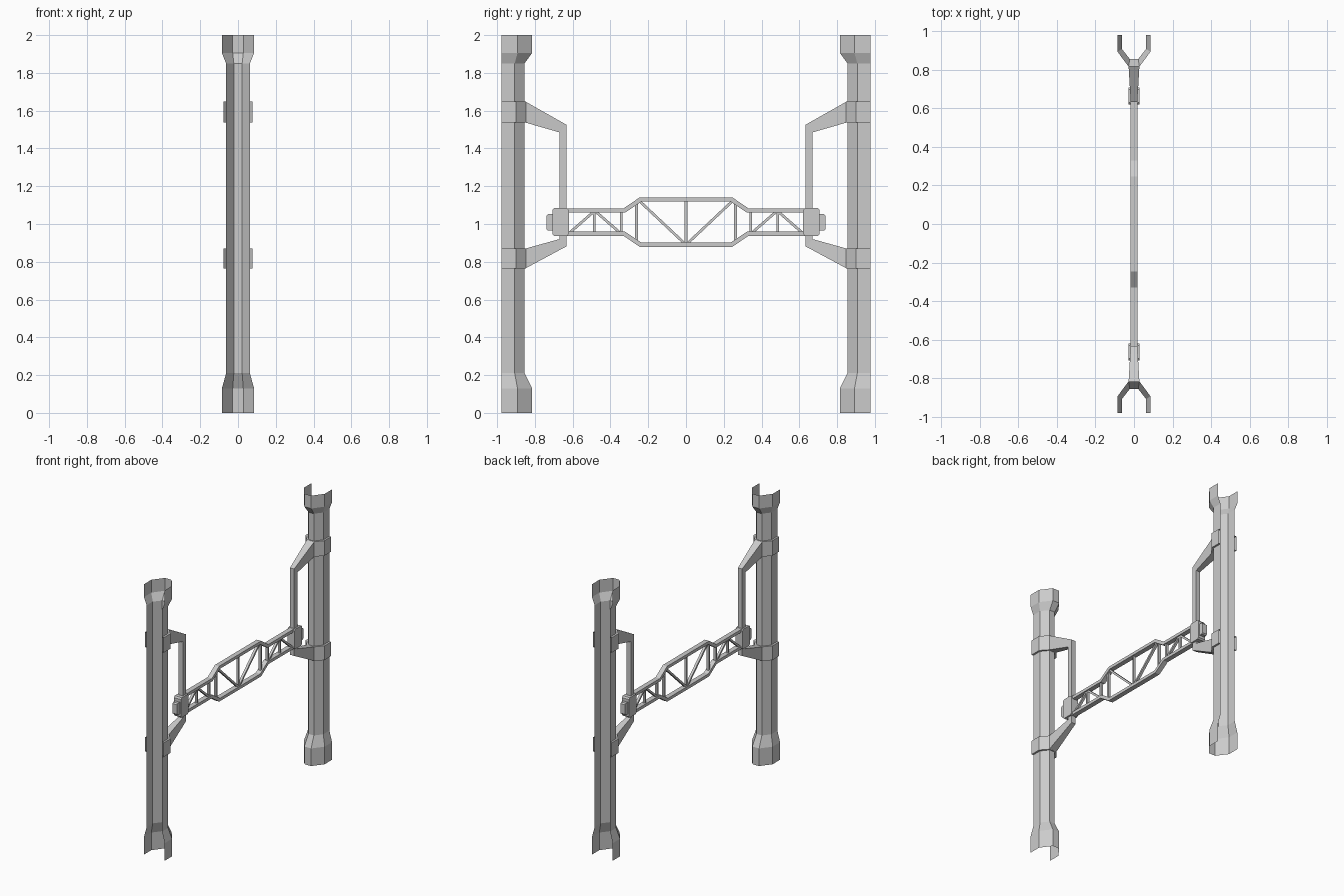
import bpy, bmesh
from mathutils import Vector

cube = bpy.data.objects.get("Cube")
if cube:
    bpy.data.objects.remove(cube, do_unlink=True)

# Single plain metal colour
metal = bpy.data.materials.new("light grey metal")
metal.use_nodes = True
grey = (0.6, 0.6, 0.6, 1)
metal.diffuse_color = grey
metal.node_tree.nodes["Principled BSDF"].inputs["Base Color"].default_value = grey


def finish(name, bm, recalc=True):
    if recalc:
        bmesh.ops.recalc_face_normals(bm, faces=bm.faces)
    mesh = bpy.data.meshes.new(name)
    bm.to_mesh(mesh)
    bm.free()
    mesh.materials.append(metal)
    obj = bpy.data.objects.new(name, mesh)
    bpy.context.collection.objects.link(obj)
    return obj


def slab(name, outline, half_widths):
    """Closed solid from a (y, z) outline, with a half width per point."""
    bm = bmesh.new()
    if not isinstance(half_widths, (list, tuple)):
        half_widths = [half_widths] * len(outline)
    sides = [[bm.verts.new((k * w, y, z)) for (y, z), w in zip(outline, half_widths)]
             for k in (1, -1)]
    bm.faces.new(sides[0])
    bm.faces.new(sides[1][::-1])
    n = len(outline)
    for i in range(n):
        j = (i + 1) % n
        bm.faces.new((sides[0][i], sides[0][j], sides[1][j], sides[1][i]))
    return finish(name, bm)


def strut(name, a, b, thick=0.014, half_width=0.009):
    """Straight bar between two (y, z) points."""
    a, b = Vector(a), Vector(b)
    d = (b - a).normalized() * thick / 2
    side = Vector((-d.y, d.x))
    return slab(name, [a + side, b + side, b - side, a - side], half_width)


def channel(name, s, rings):
    """Open five-sided channel lofted through (z, half width, corner y, flat half width, flat y)."""
    bm = bmesh.new()
    loops = []
    for z, w, corner, f, flat in rings:
        half = [(w, OUTER), (w, corner), (f, flat)]
        pts = half + [(-x, y) for x, y in reversed(half)]
        loops.append([bm.verts.new((x, s * y, z)) for x, y in pts])
    for low, high in zip(loops, loops[1:]):
        for i in range(len(low) - 1):
            quad = [low[i], low[i + 1], high[i + 1], high[i]]
            bm.faces.new(quad[::-1] if s > 0 else quad)
    return finish(name, bm, recalc=False)


def chamfered(y0, y1, z0, z1, c):
    return [(y0 + c, z0), (y1 - c, z0), (y1, z0 + c), (y1, z1 - c),
            (y1 - c, z1), (y0 + c, z1), (y0, z1 - c), (y0, z0 + c)]


OUTER = 0.978
SHAFT = (0.063, 0.907, 0.022, 0.855)
FLARE = (0.085, 0.892, 0.028, 0.815)
COLLAR = (0.077, 0.9, 0.03, 0.848)

for s, end in ((-1, "front"), (1, "rear")):
    # Upright column with flared head and foot
    channel(end + "_column", s, [(0, *FLARE), (0.13, *FLARE), (0.21, *SHAFT),
                                 (1.85, *SHAFT), (1.905, *FLARE), (2, *FLARE)])
    # Collars wrapped around the shaft
    for level, z0, z1 in (("lower", 0.765, 0.87), ("upper", 1.537, 1.648)):
        channel(f"{end}_{level}_collar", s,
                [(z0, *SHAFT), (z0, *COLLAR), (z1, *COLLAR), (z1, *SHAFT)])

    # Tapered arms reaching from the collars to the hanger rod
    taper = [0.03, 0.03, 0.017, 0.017]
    slab(end + "_upper_arm", [(s * y, z) for y, z in
         ((0.85, 1.537), (0.85, 1.648), (0.632, 1.525), (0.67, 1.485))], taper)
    slab(end + "_lower_arm", [(s * y, z) for y, z in
         ((0.85, 0.87), (0.85, 0.765), (0.632, 0.882), (0.67, 0.92))], taper)
    slab(end + "_hanger_rod", [(s * y, z) for y, z in
         ((0.67, 0.92), (0.632, 0.882), (0.632, 1.525), (0.67, 1.485))], 0.017)

    # Pivot block and its outer cap
    slab(end + "_pivot_block",
         [(s * y, z) for y, z in chamfered(0.62, 0.708, 0.937, 1.084, 0.01)], 0.029)
    slab(end + "_pivot_cap",
         [(s * y, z) for y, z in chamfered(0.69, 0.738, 0.965, 1.052, 0.008)], 0.019)

    # Lattice of the narrow truss section
    strut(end + "_truss_post", (s * 0.485, 0.95), (s * 0.485, 1.07))
    strut(end + "_truss_inner_post", (s * 0.342, 0.95), (s * 0.342, 1.07))
    strut(end + "_truss_step_post", (s * 0.262, 0.9), (s * 0.262, 1.12))
    strut(end + "_truss_outer_brace", (s * 0.62, 0.95), (s * 0.483, 1.07))
    strut(end + "_truss_inner_brace", (s * 0.345, 0.95), (s * 0.483, 1.07))
    # Brace of the wide middle section
    strut(end + "_truss_main_brace", (s * 0.25, 1.125), (0, 0.89))

strut("truss_centre_post", (0, 0.89), (0, 1.125))

# Stepped chords along the top and bottom of the truss
T = 0.022
outer = [(0.64, 0.073), (0.33, 0.073), (0.245, 0.131)]
inner = [(0.235, 0.131 - T), (0.322, 0.073 - T), (0.64, 0.073 - T)]
for name, k in (("top_chord", 1), ("bottom_chord", -1)):
    outline = outer + [(-y, h) for y, h in reversed(outer)]
    outline += [(-y, h) for y, h in reversed(inner)] + inner
    slab(name, [(y, 1.01 + k * h) for y, h in outline], 0.018)
